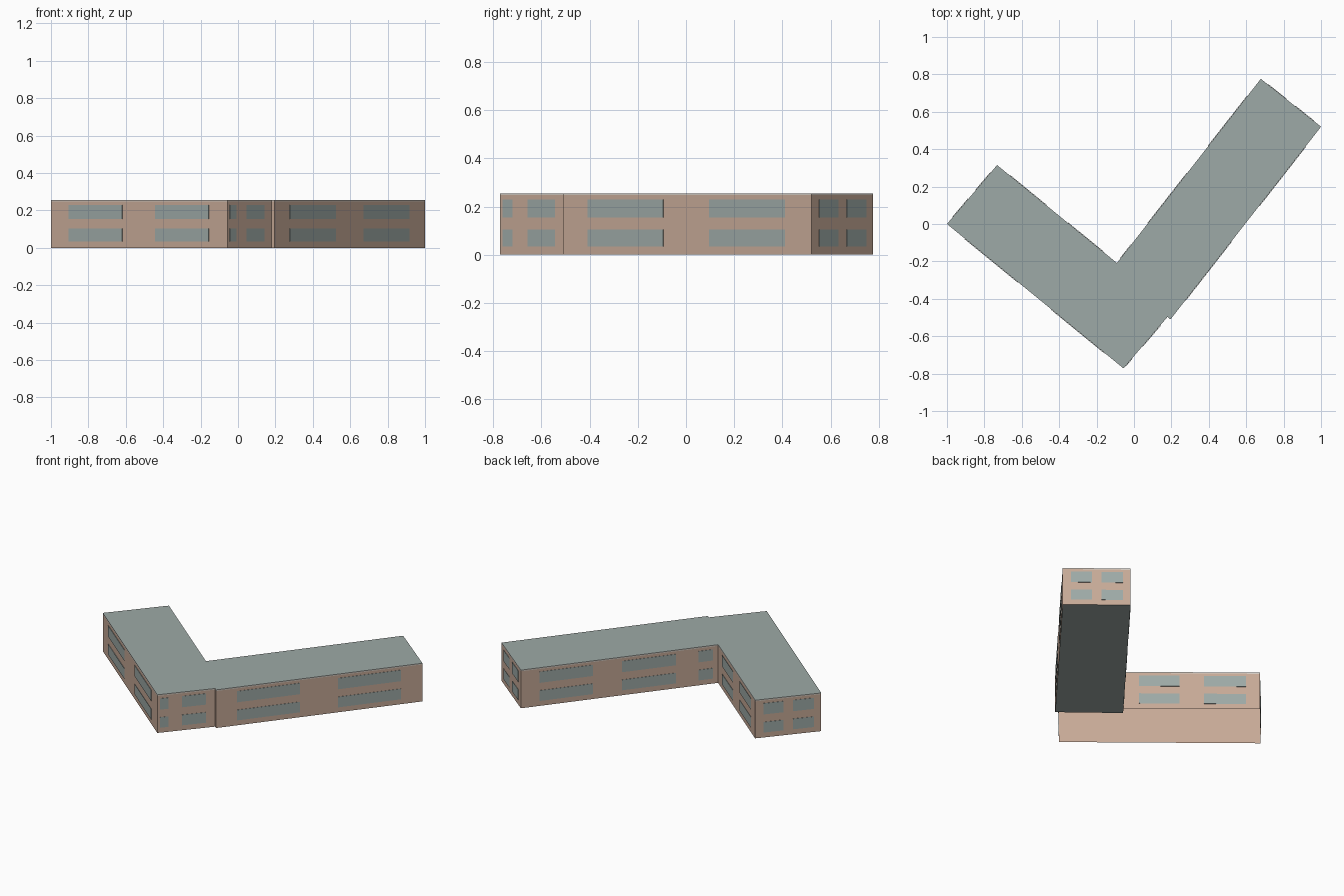
import bpy
import bmesh
from mathutils import Vector

cube = bpy.data.objects.get("Cube")
if cube:
    bpy.data.objects.remove(cube)


def material(name, rgb):
    mat = bpy.data.materials.new(name)
    mat.use_nodes = True
    colour = (*rgb, 1)
    mat.diffuse_color = colour
    mat.node_tree.nodes["Principled BSDF"].inputs["Base Color"].default_value = colour
    return mat


WALL = material("wall clay", (.57, .40, .31))
SLATE = material("slate grey", (.34, .40, .385))
TRIM = material("pale trim", (.66, .60, .54))

TRIM_Z, TOP = .247, .255
ROWS = [(.034, .104), (.155, .229)]     # window heights on each floor


def finish(bm, name, mats):
    mesh = bpy.data.meshes.new(name)
    bm.to_mesh(mesh)
    bm.free()
    obj = bpy.data.objects.new(name, mesh)
    for mat in mats:
        mesh.materials.append(mat)
    bpy.context.collection.objects.link(obj)


def wing(name, corners, floor):
    """Walls with a trim band under a flat roof, with an optional floor."""
    bm = bmesh.new()
    rings = [[bm.verts.new((x, y, z)) for x, y in corners] for z in (0, TRIM_Z, TOP)]
    n = len(corners)
    for level in range(2):
        low, high = rings[level], rings[level + 1]
        for i in range(n):
            j = (i + 1) % n
            face = bm.faces.new((low[i], low[j], high[j], high[i]))
            face.material_index = 2 * level
    bm.faces.new(rings[-1]).material_index = 1
    if floor:
        bm.faces.new(rings[0][::-1]).material_index = 1
    finish(bm, name, [WALL, SLATE, TRIM])


def windows(name, start, end, spans):
    """Thin glass plates along one wall, the spans being fractions of its length."""
    a, b = Vector((*start, 0)), Vector((*end, 0))
    along = b - a
    out = Vector((along.y, -along.x, 0)).normalized()
    bm = bmesh.new()
    for t0, t1 in spans:
        for z0, z1 in ROWS:
            base = [a + along * t + Vector((0, 0, z)) + out * .001
                    for t, z in ((t0, z0), (t1, z0), (t1, z1), (t0, z1))]
            face = bm.faces.new([bm.verts.new(p) for p in base])
            extruded = bmesh.ops.extrude_face_region(bm, geom=[face])["geom"]
            moved = [v for v in extruded if isinstance(v, bmesh.types.BMVert)]
            bmesh.ops.translate(bm, verts=moved, vec=out * .002)
    bmesh.ops.recalc_face_normals(bm, faces=bm.faces)
    finish(bm, name, [SLATE])


# Two overlapping wings, corners counter-clockwise
short = [(-1, 0), (-.056, -.772), (.213, -.457), (-.732, .315)]
long = [(.195, -.51), (1, .52), (.678, .776), (-.127, -.254)]
wing("short_wing", short, False)
wing("long_wing", long, True)

# Window spans for each wall in turn
pair = [(.10, .405), (.59, .895)]
end_pair = [(.125, .43), (.57, .885)]
short_spans = [pair, [(.04, .17), (.37, .73)], [(.40, .60), (.723, .93)], end_pair]
long_spans = [pair, end_pair, [(.09, .35), (.49, .75), (.86, .93)]]
for label, corners, walls in (("short", short, short_spans), ("long", long, long_spans)):
    for i, spans in enumerate(walls):
        windows(f"{label}_wing_windows_{i + 1}", corners[i], corners[(i + 1) % 4], spans)
